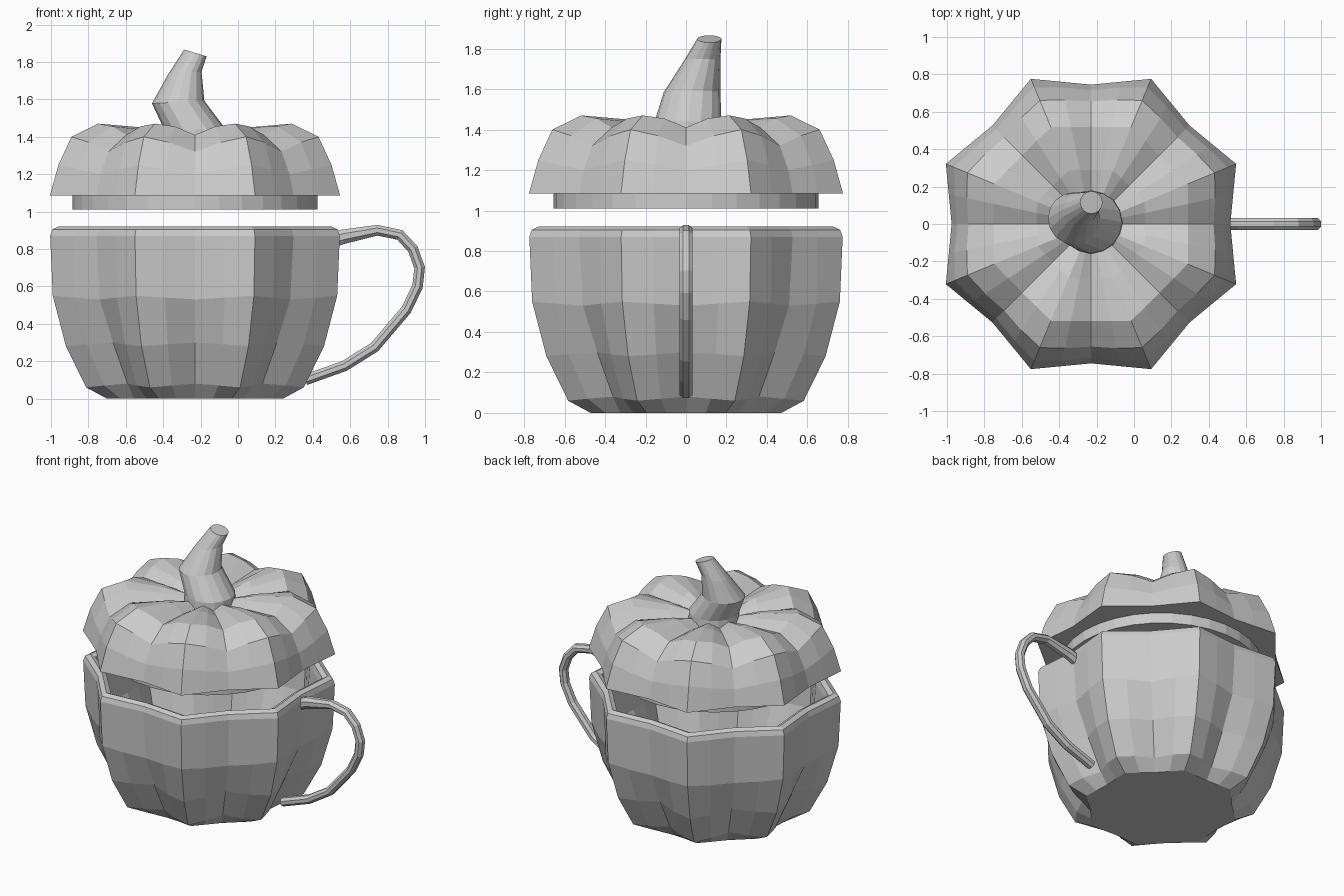
import bpy, bmesh
from math import sin, cos, pi, radians
from mathutils import Vector

if "Cube" in bpy.data.objects:
    bpy.data.objects.remove(bpy.data.objects["Cube"])

CX = -0.23  # pumpkin axis

clay = bpy.data.materials.new("clay_grey")
clay.diffuse_color = (0.6, 0.6, 0.6, 1)
clay.use_nodes = True
clay.node_tree.nodes["Principled BSDF"].inputs["Base Color"].default_value = clay.diffuse_color


def loft(name, rings, cap_start=True, cap_end=True):
    """Skin a list of equally long point rings into one flat-shaded mesh."""
    bm = bmesh.new()
    vs = [[bm.verts.new(p) for p in r] for r in rings]
    n = len(rings[0])
    for a, b in zip(vs, vs[1:]):
        for i in range(n):
            j = (i + 1) % n
            bm.faces.new((a[i], a[j], b[j], b[i]))
    for ring, wanted in ((vs[0], cap_start), (vs[-1], cap_end)):
        if wanted:
            c = bm.verts.new(sum((v.co for v in ring), Vector()) / n)
            for i in range(n):
                bm.faces.new((ring[i], ring[(i + 1) % n], c))
    bmesh.ops.recalc_face_normals(bm, faces=bm.faces)
    me = bpy.data.meshes.new(name)
    bm.to_mesh(me)
    bm.free()
    me.materials.append(clay)
    ob = bpy.data.objects.new(name, me)
    bpy.context.collection.objects.link(ob)
    return ob


def lobed(r_ridge, r_valley, z_ridge, z_valley=None, out=0.0, up=0.0):
    """Eight-lobed ring: ridges, valleys and slightly bulged points between."""
    zv = z_ridge if z_valley is None else z_valley
    pts = []
    for k in range(16):
        r, z = (r_ridge, z_ridge) if k % 2 == 0 else (r_valley, zv)
        t = radians(22.5 * (k + 1))
        pts.append(Vector((r * cos(t), r * sin(t), z)))
    ring = []
    for k, p in enumerate(pts):
        m = (p + pts[(k + 1) % 16]) / 2
        m = Vector((m.x * (1 + out), m.y * (1 + out), m.z + up))
        ring += [p, m]
    return [p + Vector((CX, 0, 0)) for p in ring]


# cup: outer wall up, over the rim, inner wall down
loft("cup", [
    lobed(0.51, 0.46, 0.0),
    lobed(0.63, 0.51, 0.06, 0.08, 0.03),
    lobed(0.747, 0.62, 0.28, 0.30, 0.03),
    lobed(0.823, 0.72, 0.55, 0.53, 0.015),
    lobed(0.838, 0.745, 0.87),
    lobed(0.825, 0.735, 0.905),
    lobed(0.79, 0.705, 0.92),
    lobed(0.755, 0.675, 0.905),
    lobed(0.745, 0.665, 0.86),
    lobed(0.735, 0.645, 0.55),
    lobed(0.66, 0.55, 0.28),
    lobed(0.52, 0.44, 0.09),
])

# lid shell
loft("lid", [
    lobed(0.62, 0.62, 1.085),
    lobed(0.84, 0.745, 1.085),
    lobed(0.79, 0.715, 1.25, 1.20, 0.01),
    lobed(0.715, 0.655, 1.40, 1.32, 0.01, 0.01),
    lobed(0.56, 0.52, 1.47, 1.41, 0.0, 0.015),
    lobed(0.31, 0.29, 1.45, 1.40, 0.0, 0.01),
    lobed(0.12, 0.12, 1.41, 1.38),
], cap_start=False)


def circle(r, z, n=32):
    return [(CX + r * cos(2 * pi * i / n), r * sin(2 * pi * i / n), z) for i in range(n)]


# collar that drops into the cup
loft("lid_collar", [circle(0.655, 1.09), circle(0.655, 1.01)])

# bent stem: centre x, y, z, radius, tilt
stem = [(-0.23, 0.01, 1.38, 0.17, 0.0), (-0.23, 0.01, 1.44, 0.165, 0.0),
        (-0.32, 0.03, 1.585, 0.14, 0.05), (-0.285, 0.08, 1.74, 0.09, 0.1),
        (-0.228, 0.115, 1.848, 0.06, -0.3)]
loft("stem", [[(x + r * cos(a), y + r * sin(a), z + s * r * cos(a))
               for a in (2 * pi * i / 16 for i in range(16))]
              for x, y, z, r, s in stem])

# handle: eight-sided tube swept along an ear-shaped path
path = [(0.46, 0.83), (0.56, 0.865), (0.745, 0.90), (0.865, 0.875), (0.935, 0.80),
        (0.971, 0.70), (0.96, 0.60), (0.90, 0.475), (0.73, 0.275), (0.57, 0.175),
        (0.36, 0.10)]
path = [Vector((x, 0, z)) for x, z in path]
rings = []
for i, p in enumerate(path):
    d = (path[min(i + 1, len(path) - 1)] - path[max(i - 1, 0)]).normalized()
    side = Vector((d.z, 0, -d.x))
    thick = 0.042 if i < 2 else 0.031
    rings.append([p + side * thick * cos(a) + Vector((0, 0.036 * sin(a), 0))
                  for a in (pi / 8 + pi * k / 4 for k in range(8))])
loft("handle", rings)
